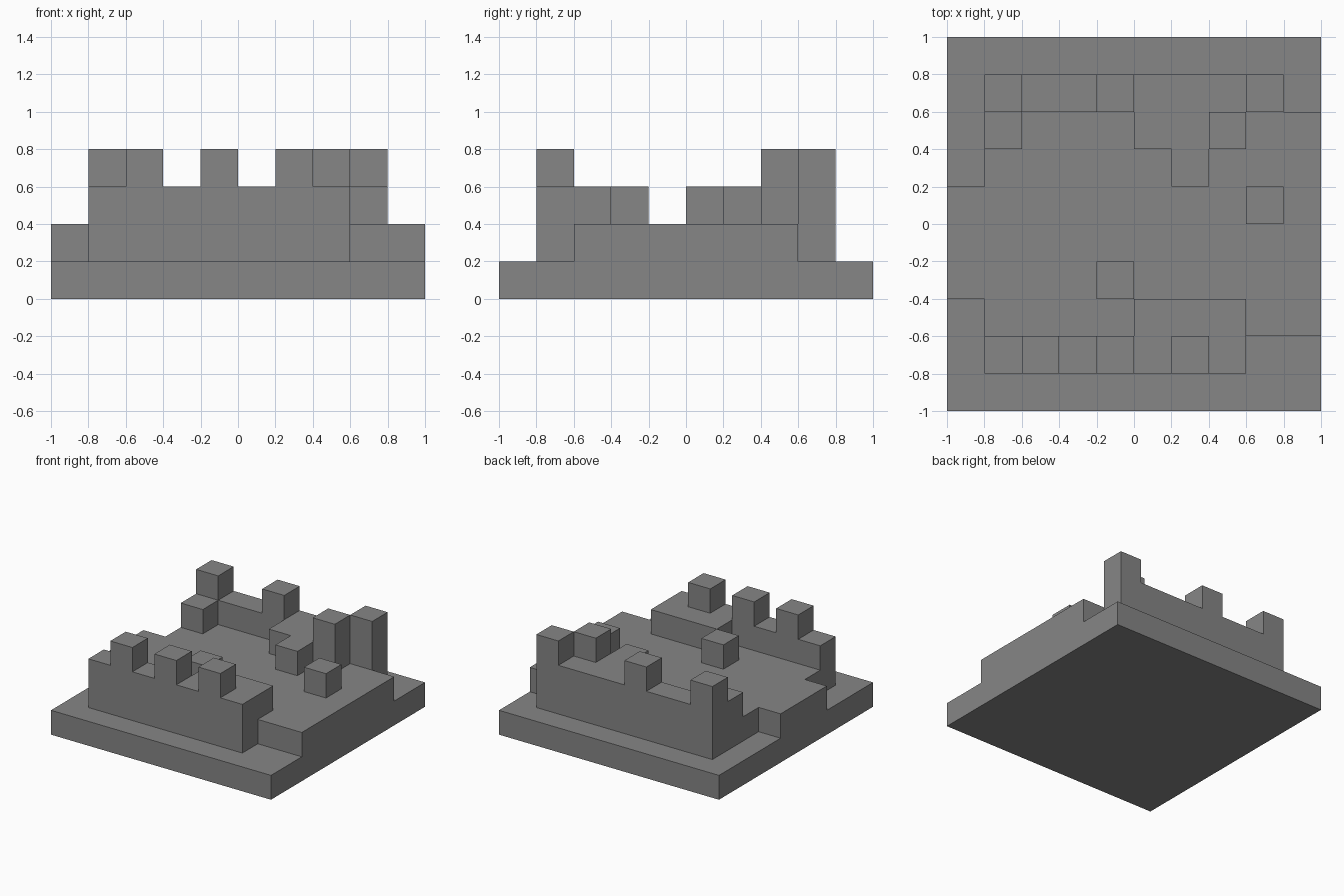
import bpy
import bmesh

CELL = 0.2
SIZE = 10

cube = bpy.data.objects.get("Cube")
if cube:
    bpy.data.objects.remove(cube, do_unlink=True)

stone = bpy.data.materials.new("grey_stone")
stone.use_nodes = True
colour = (0.24, 0.24, 0.24, 1)
stone.diffuse_color = colour
stone.node_tree.nodes["Principled BSDF"].inputs["Base Color"].default_value = colour

levels = {}


def raise_area(level, x0, y0, x1=None, y1=None):
    """Raise a block of grid cells, corners included, to a level."""
    for x in range(x0, (x0 if x1 is None else x1) + 1):
        for y in range(y0, (y0 if y1 is None else y1) + 1):
            levels[x, y] = level


# Base slab
raise_area(1, 0, 0, SIZE - 1, SIZE - 1)

# Courtyard floor with its side ledges
raise_area(2, 1, 2, 8, 7)
raise_area(2, 0, 3, 0, 5)
raise_area(2, 9, 2, 9, 7)

# Front wall, its thick end and inner block
raise_area(3, 1, 1, 7, 1)
raise_area(3, 5, 2, 7, 2)
raise_area(3, 4, 3)

# Back wall, its inner steps and the loose block
raise_area(3, 1, 8, 8, 8)
raise_area(3, 1, 7)
raise_area(3, 5, 7, 6, 7)
raise_area(3, 6, 6)
raise_area(3, 8, 5)

# Battlements and inner tower
for x, y in [(2, 1), (4, 1), (6, 1), (1, 8), (4, 8), (8, 8), (7, 7)]:
    raise_area(4, x, y)

# Skin the stepped blocks with outer faces only
bm = bmesh.new()


def add_face(*corners):
    half = SIZE / 2
    bm.faces.new([bm.verts.new(((x - half) * CELL, (y - half) * CELL, z * CELL))
                  for x, y, z in corners])


for (x, y), top in levels.items():
    ring = [(x, y), (x + 1, y), (x + 1, y + 1), (x, y + 1)]
    add_face(*[(a, b, top) for a, b in ring])
    add_face(*[(a, b, 0) for a, b in reversed(ring)])
    for side, (dx, dy) in enumerate([(0, -1), (1, 0), (0, 1), (-1, 0)]):
        p, q = ring[side], ring[(side + 1) % 4]
        for z in range(levels.get((x + dx, y + dy), 0), top):
            add_face((*p, z), (*q, z), (*q, z + 1), (*p, z + 1))

bmesh.ops.remove_doubles(bm, verts=bm.verts, dist=0.001)
mesh = bpy.data.meshes.new("fort_ruin")
bm.to_mesh(mesh)
bm.free()
mesh.materials.append(stone)
fort = bpy.data.objects.new("fort_ruin", mesh)
bpy.context.collection.objects.link(fort)
